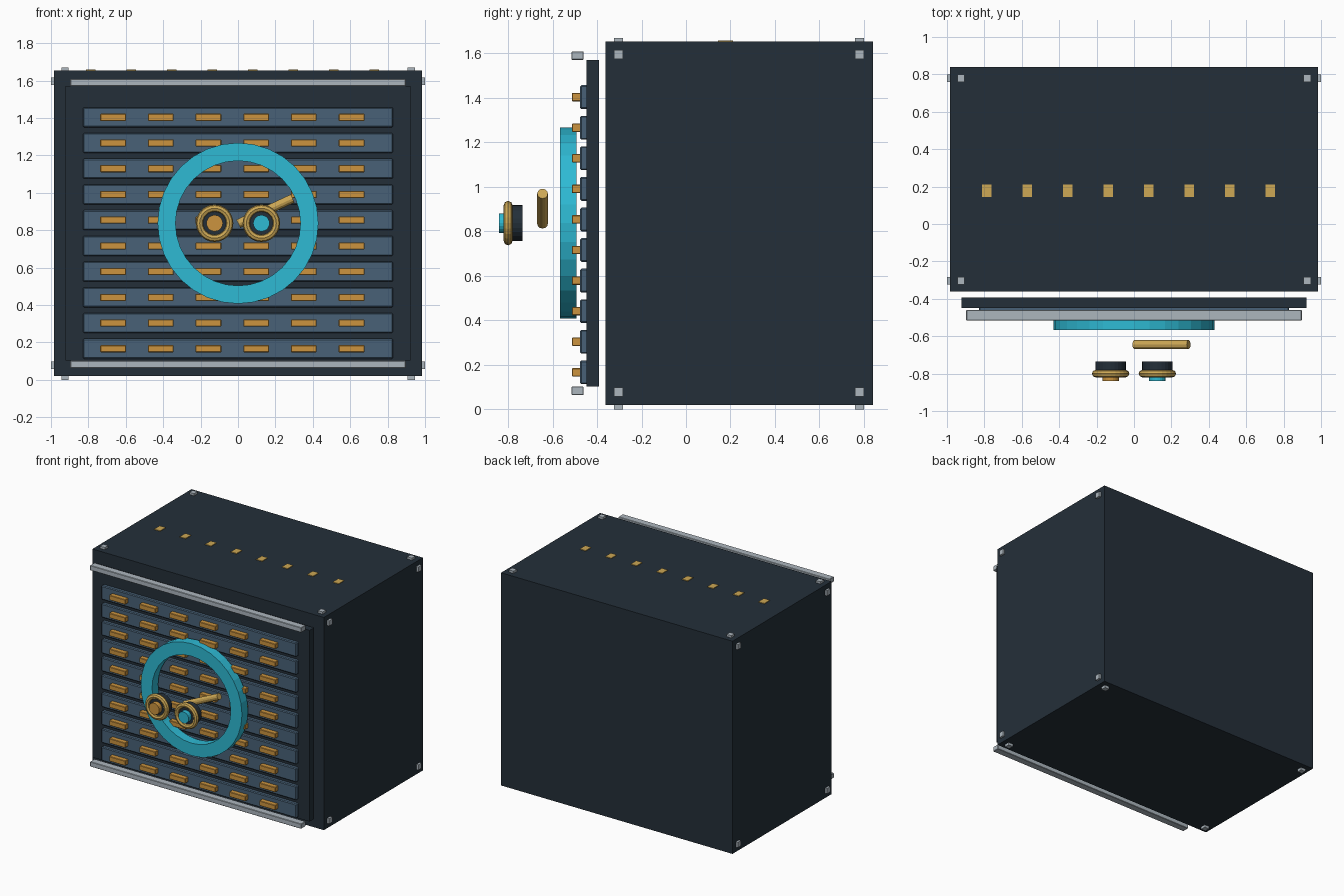
import bpy, bmesh, math
from mathutils import Matrix

if "Cube" in bpy.data.objects:
    bpy.data.objects.remove(bpy.data.objects["Cube"])


def material(name, rgb):
    """Flat material from an sRGB byte colour."""
    lin = [((c / 255 + 0.055) / 1.055) ** 2.4 for c in rgb] + [1]
    m = bpy.data.materials.new(name)
    m.use_nodes = True
    m.diffuse_color = lin
    m.node_tree.nodes["Principled BSDF"].inputs["Base Color"].default_value = lin
    return m


DARK = material("dark navy", (36, 47, 57))
BLUE = material("slate blue", (72, 97, 119))
ORANGE = material("orange", (204, 148, 62))
GOLD = material("gold", (205, 168, 85))
CYAN = material("cyan", (46, 186, 212))
GREY = material("light grey", (172, 182, 190))


def finish(name, bm, mat):
    bmesh.ops.recalc_face_normals(bm, faces=bm.faces)
    mesh = bpy.data.meshes.new(name)
    bm.to_mesh(mesh)
    bm.free()
    mesh.materials.append(mat)
    ob = bpy.data.objects.new(name, mesh)
    bpy.context.collection.objects.link(ob)
    return ob


def box(name, mat, x, y, z, bevel=0):
    """Box from (min, max) spans, with an optional chamfer."""
    bm = bmesh.new()
    bmesh.ops.create_cube(bm, size=1)
    for v in bm.verts:
        v.co = [(a + b) / 2 + c * (b - a) for (a, b), c in zip((x, y, z), v.co)]
    if bevel:
        bmesh.ops.bevel(bm, geom=bm.edges[:], offset=bevel, segments=1, affect='EDGES')
    return finish(name, bm, mat)


def span(centre, size):
    return (centre - size / 2, centre + size / 2)


def ring(name, mat, x, z, profile, sides):
    """Closed (radius, y) profile turned about an axis along y."""
    bm = bmesh.new()
    loops = []
    for i in range(sides):
        a = math.tau * i / sides
        loops.append([bm.verts.new((x + r * math.cos(a), y, z + r * math.sin(a)))
                      for r, y in profile])
    n = len(profile)
    for i in range(sides):
        p, q = loops[i], loops[(i + 1) % sides]
        for j in range(n):
            k = (j + 1) % n
            bm.faces.new((p[j], p[k], q[k], q[j]))
    return finish(name, bm, mat)


def rod(name, mat, centre, radius, length, rotation, sides):
    bm = bmesh.new()
    bmesh.ops.create_cone(bm, cap_ends=True, segments=sides, radius1=radius,
                          radius2=radius, depth=length,
                          matrix=Matrix.Translation(centre) @ rotation)
    return finish(name, bm, mat)


# Cabinet body and front door
box("cabinet_body", DARK, (-0.983, 0.983), (-0.362, 0.84), (0.02, 1.653))
box("front_door", DARK, (-0.922, 0.922), (-0.448, -0.392), (0.102, 1.57))

# Horizontal rails above and below the drawers
for name, z in (("bottom_rail", 0.083), ("top_rail", 1.59)):
    box(name, GREY, (-0.897, 0.897), (-0.515, -0.46), span(z, 0.038), 0.003)

# Ten drawers with six handles each
for row in range(10):
    z = 0.166 + row * 0.1375
    box(f"drawer_{row}", BLUE, (-0.829, 0.829), (-0.476, -0.44), span(z, 0.107), 0.006)
    for col in range(6):
        box(f"handle_{row}_{col}", ORANGE, span(-0.668 + col * 0.255, 0.137),
            (-0.513, -0.474), span(z, 0.038), 0.003)

# Corner studs on the sides, top and base
for y in (-0.303, 0.78):
    for s in (-1, 1):
        for z in (0.077, 1.596):
            box("side_stud", GREY, span(s * 0.98, 0.04), span(y, 0.04), span(z, 0.04))
        for z in (0.02, 1.65):
            box("end_stud", GREY, span(s * 0.925, 0.04), span(y, 0.04), span(z, 0.04))

# Row of vents on the roof
for i in range(8):
    box(f"roof_vent_{i}", GOLD, span(-0.788 + i * 0.2167, 0.05), span(0.178, 0.067),
        (1.64, 1.658))

# Large front ring
ring("front_ring", CYAN, 0, 0.837,
     [(0.334, -0.566), (0.43, -0.566), (0.43, -0.492), (0.334, -0.492)], 32)

# Two knobs: base, rounded collar and coloured cap
FACING = Matrix.Rotation(math.pi / 2, 4, 'X')
collar = [(0.08 + 0.02 * math.cos(math.tau * k / 8), -0.8 + 0.02 * math.sin(math.tau * k / 8))
          for k in range(8)]
for side, x, cap in (("right", -0.125, ORANGE), ("left", 0.125, CYAN)):
    rod(side + "_knob_base", DARK, (x, -0.77, 0.837), 0.081, 0.07, FACING, 24)
    ring(side + "_knob_collar", GOLD, x, 0.837, collar, 24)
    rod(side + "_knob_cap", cap, (x, -0.815, 0.837), 0.044, 0.05, FACING, 20)

# Slanted lever behind the knobs
rod("lever", GOLD, (0.147, -0.645, 0.902), 0.024, 0.32,
    Matrix.Rotation(math.radians(65), 4, 'Y'), 12)
